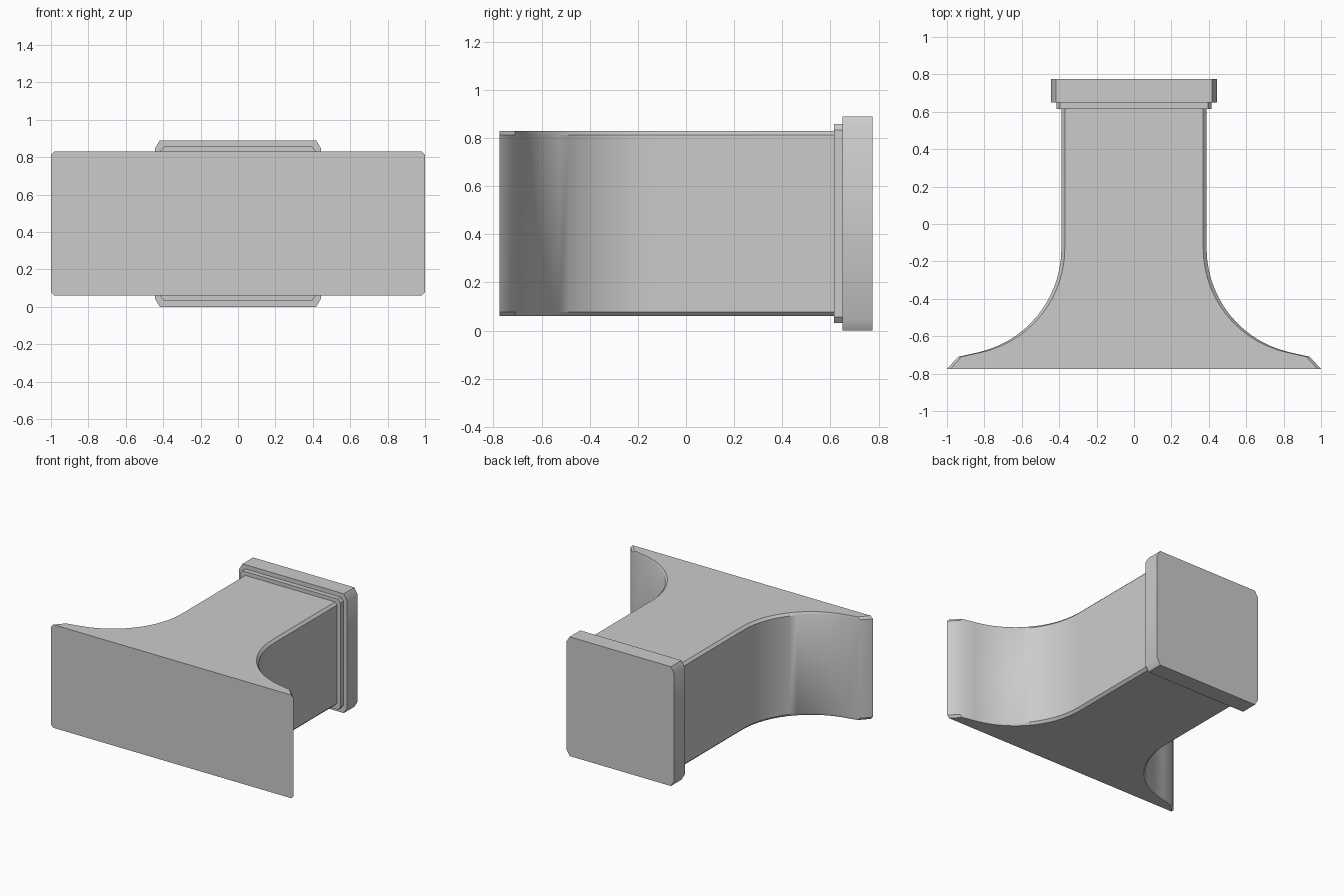
import bpy, bmesh, math

if "Cube" in bpy.data.objects:
    bpy.data.objects.remove(bpy.data.objects["Cube"])

MID_Z = 0.445


def loft(name, sections, half_h, cut_x, cut_z):
    """Loft chamfered rectangles along y; sections = [(y, half_width), ...]."""
    bm = bmesh.new()
    rings = []
    for y, w in sections:
        ring = [(w, half_h - cut_z), (w - cut_x, half_h),
                (cut_x - w, half_h), (-w, half_h - cut_z),
                (-w, cut_z - half_h), (cut_x - w, -half_h),
                (w - cut_x, -half_h), (w, cut_z - half_h)]
        rings.append([bm.verts.new((x, y, MID_Z + z)) for x, z in ring])
    for a, b in zip(rings, rings[1:]):
        for i in range(8):
            j = (i + 1) % 8
            bm.faces.new((a[i], a[j], b[j], b[i]))
    bm.faces.new(rings[0])
    bm.faces.new(rings[-1])
    bmesh.ops.recalc_face_normals(bm, faces=bm.faces)
    mesh = bpy.data.meshes.new(name)
    bm.to_mesh(mesh)
    bm.free()
    obj = bpy.data.objects.new(name, mesh)
    bpy.context.collection.objects.link(obj)
    bpy.ops.object.select_all(action='DESELECT')
    obj.select_set(True)
    bpy.context.view_layer.objects.active = obj
    bpy.ops.object.shade_smooth_by_angle(angle=math.radians(35))
    return obj


# Flared body: wide front plate, concave sweep, straight neck
profile = [(-0.775, 1.0), (-0.71, 0.94)]
STEPS = 14
for i in range(STEPS + 1):
    a = math.radians(77 * (1 - i / STEPS))
    profile.append((-0.13 - 0.57 * math.sin(a), 0.958 - 0.57 * math.cos(a)))
profile.append((0.63, 0.388))
loft("flared_body", profile, 0.385, 0.018, 0.018)

# Stepped collar and end cap at the back
loft("collar", [(0.615, 0.415), (0.66, 0.415)], 0.413, 0.02, 0.025)
loft("end_cap", [(0.65, 0.445), (0.775, 0.445)], 0.445, 0.027, 0.045)
